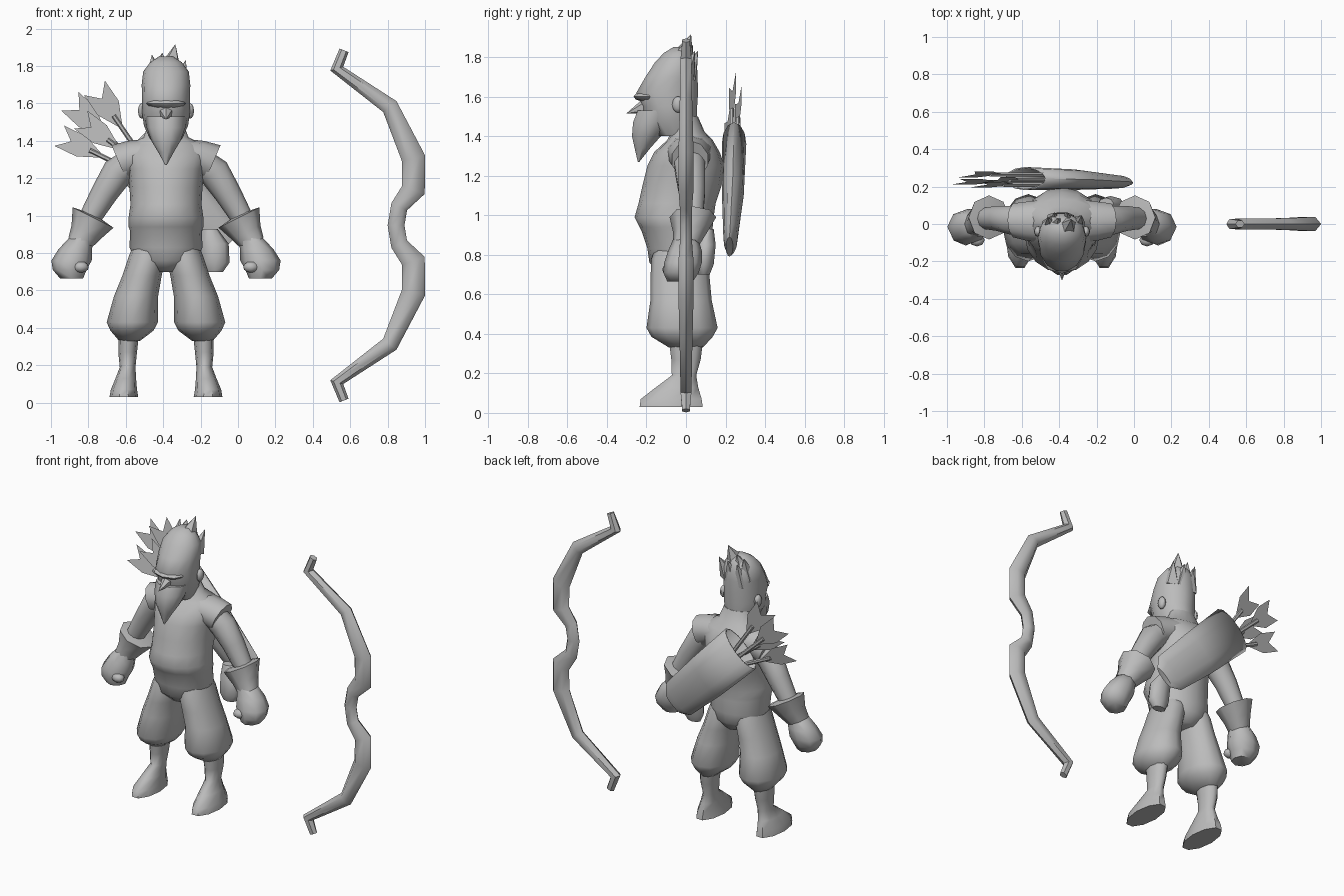
import bpy, bmesh, math
from mathutils import Vector, Matrix

cube = bpy.data.objects.get("Cube")
if cube:
    bpy.data.objects.remove(cube)

CX = -0.385  # centre line of the figure

grey = bpy.data.materials.new("plain grey")
grey.use_nodes = True
grey.diffuse_color = (0.5, 0.5, 0.5, 1)
grey.node_tree.nodes["Principled BSDF"].inputs["Base Color"].default_value = (0.5, 0.5, 0.5, 1)


def finish(name, bm, angle=55):
    bmesh.ops.recalc_face_normals(bm, faces=bm.faces)
    mesh = bpy.data.meshes.new(name)
    bm.to_mesh(mesh)
    bm.free()
    obj = bpy.data.objects.new(name, mesh)
    bpy.context.collection.objects.link(obj)
    mesh.materials.append(grey)
    bpy.ops.object.select_all(action='DESELECT')
    obj.select_set(True)
    bpy.context.view_layer.objects.active = obj
    bpy.ops.object.shade_smooth_by_angle(angle=math.radians(angle))
    return obj


def loft(name, rings, n=12, level=False, side=1, origin=CX, caps=True):
    """Skin rings (x, y, z, half width, half depth) along a path in the xz plane."""
    bm = bmesh.new()
    pts = [Vector((origin + side * r[0], r[1], r[2])) for r in rings]
    loops = []
    for i, (p, r) in enumerate(zip(pts, rings)):
        across = Vector((1, 0, 0))
        if not level:
            a, b = pts[max(i - 1, 0)], pts[min(i + 1, len(pts) - 1)]
            t = (p - a).normalized() + (b - p).normalized()
            t = Vector((t.x, 0, t.z)).normalized()
            across = Vector((t.z, 0, -t.x))
        loops.append([bm.verts.new(p + across * r[3] * math.cos(k * math.tau / n)
                                   + Vector((0, r[4] * math.sin(k * math.tau / n), 0)))
                      for k in range(n)])
    for lo, hi in zip(loops, loops[1:]):
        for k in range(n):
            bm.faces.new((lo[k], lo[(k + 1) % n], hi[(k + 1) % n], hi[k]))
    bm.faces.new(loops[0])
    if caps:
        bm.faces.new(loops[-1])
    return finish(name, bm)


def ball(name, loc, size):
    bm = bmesh.new()
    m = Matrix.Translation(loc) @ Matrix.Diagonal((*size, 1))
    bmesh.ops.create_uvsphere(bm, u_segments=8, v_segments=6, radius=1, matrix=m)
    finish(name, bm)


def spike(name, base, tip, radius, n=5):
    base, tip = Vector(base), Vector(tip)
    d = tip - base
    bm = bmesh.new()
    m = Matrix.Translation((base + tip) / 2) @ d.to_track_quat('Z', 'Y').to_matrix().to_4x4()
    bmesh.ops.create_cone(bm, cap_ends=True, segments=n, radius1=radius, radius2=0.001,
                          depth=d.length, matrix=m)
    finish(name, bm)


# Torso with a flared shirt hem
loft("torso", [(0, -.02, .70, .07, .1), (0, -.03, .76, .165, .155), (0, -.03, .83, .195, .165),
               (0, -.045, .92, .192, .18), (0, -.05, .94, .2, .185), (0, -.06, .99, .2, .2),
               (0, -.045, 1.06, .19, .195), (0, -.02, 1.15, .195, .2), (0, 0, 1.25, .205, .195),
               (0, .005, 1.32, .225, .165), (0, .02, 1.38, .2, .115),
               (0, .01, 1.42, .12, .085), (0, 0, 1.5, .09, .06)], n=16, level=True)

# Head, beard and facial parts
loft("head", [(0, -.05, 1.4, .08, .1), (0, -.08, 1.48, .118, .14), (0, -.08, 1.55, .128, .14),
              (0, -.095, 1.62, .128, .16), (0, -.073, 1.7, .13, .135), (0, -.052, 1.77, .122, .11),
              (0, -.04, 1.82, .085, .075), (0, -.03, 1.85, .04, .035)], n=14, level=True)
loft("beard", [(0, -.13, 1.53, .112, .12), (0, -.165, 1.47, .103, .108), (0, -.2, 1.4, .078, .077),
               (0, -.22, 1.34, .042, .042), (0, -.24, 1.27, .004, .004)], n=10, level=True)
spike("nose", (CX, -.18, 1.56), (CX, -.3, 1.515), .05, 6)
ball("brow", (CX, -.19, 1.6), (.105, .075, .028))
for s in (-1, 1):
    ball("ear", (CX + s * .128, -.04, 1.56), (.022, .03, .042))

# Hair tufts rising from the crown
for bx, by, bz, x, y, z, r in [(.02, -.03, 1.77, .05, .025, 1.915, .075), (-.03, -.02, 1.75, -.02, .03, 1.87, .07),
                               (-.06, -.02, 1.72, -.075, .035, 1.86, .06), (.075, -.01, 1.7, .105, .045, 1.83, .055),
                               (.025, .005, 1.7, .03, .06, 1.83, .06), (-.04, .005, 1.68, -.04, .06, 1.82, .06)]:
    spike("hair_tuft", (CX + bx, by, bz), (CX + x, y, z), r)

for s in (-1, 1):
    # Sleeve, arm, flared glove cuff and fist
    loft("sleeve", [(.1, .015, 1.32, .09, .12), (.18, .015, 1.31, .093, .11), (.25, .02, 1.28, .105, .095)],
         n=10, side=s)
    loft("arm", [(.16, .015, 1.31, .07, .085), (.26, .02, 1.23, .085, .08), (.33, .03, 1.12, .072, .07),
                 (.40, .03, 1.0, .06, .06)], n=10, side=s)
    loft("glove_cuff", [(.385, .035, 1.0, .05, .05), (.39, .035, .99, .122, .118), (.43, .02, .91, .085, .085),
                        (.465, 0, .85, .065, .068)], n=8, side=s)
    loft("fist", [(.45, 0, .89, .06, .06), (.485, -.005, .82, .09, .085), (.505, -.015, .76, .108, .095),
                  (.515, -.025, .71, .09, .09), (.505, -.03, .665, .062, .065)], n=8, level=True, side=s)
    ball("thumb", (CX + s * .455, -.085, .725), (.042, .035, .03))
    # Baggy trouser leg, shin and boot
    loft("trouser_leg", [(.195, 0, .33, .055, .085), (.182, -.02, .385, .115, .155), (.18, -.02, .43, .137, .18),
                         (.16, -.025, .57, .118, .155), (.128, -.03, .68, .105, .15), (.1, -.03, .78, .1, .145),
                         (.09, -.03, .87, .075, .11)], n=12, level=True, side=s)
    loft("boot", [(.225, -.075, .03, .077, .168), (.225, -.075, .07, .07, .162), (.215, -.045, .13, .055, .112),
                  (.205, -.01, .19, .042, .065), (.205, 0, .27, .05, .078), (.2, 0, .36, .055, .09)],
         n=10, level=True, side=s)

# Quiver slung across the back, with a rounded foot and an open mouth
quiver = loft("quiver", [(-.06, .22, .84, .075, .018), (-.1, .225, .885, .125, .036),
                         (-.32, .237, 1.1, .145, .055), (-.58, .243, 1.36, .155, .062)],
              n=12, origin=0, caps=False)
wall = quiver.modifiers.new("wall", 'SOLIDIFY')
wall.thickness = .008

# Hip pouch
loft("pouch", [(-.125, .09, .7, .045, .03), (-.12, .09, .75, .075, .05), (-.125, .1, .85, .075, .05),
               (-.15, .11, .93, .04, .03)], n=8, level=True, origin=0)


def arrow(start, end, y, width):
    """Thin shaft with a notched flat fletching at the end."""
    a, b = Vector((start[0], y, start[1])), Vector((end[0], y, end[1]))
    d = (b - a).normalized()
    side = Vector((d.z, 0, -d.x))
    loft("arrow_shaft", [(*(a - d * .25), .013, .013), (*(b - d * .14), .013, .013)], n=6, origin=0)
    bm = bmesh.new()
    half = [(-.2, .014), (-.09, width), (.04, width)]
    outline = half + [(-.03, 0)] + [(t, -w) for t, w in reversed(half)]
    edge = [bm.verts.new(b + d * t + side * w + Vector((0, w * .25, 0))) for t, w in outline]
    mid = bm.verts.new(b - d * .2)
    bm.faces.new(edge[:4] + [mid])
    bm.faces.new([mid] + edge[3:])
    finish("arrow_fletching", bm)


arrow((-.58, 1.41), (-.745, 1.65), .235, .068)
arrow((-.64, 1.37), (-.87, 1.585), .265, .068)
arrow((-.61, 1.34), (-.81, 1.49), .21, .06)
arrow((-.67, 1.29), (-.92, 1.41), .225, .06)

# Bow, mirrored about its grip
MID = .948
limb = [(.567, 0, .936, .026, .022), (.528, 0, .838, .036, .032), (.812, 0, .635, .046, .036),
        (.938, 0, .36, .064, .044), (.938, 0, .19, .064, .044), (.862, 0, .1, .046, .036)]
path = ([(x, y, MID - z, w, d) for x, y, z, w, d in limb] + [(.845, 0, MID, .045, .034)]
        + [(x, y, MID + z, w, d) for x, y, z, w, d in reversed(limb)])
loft("bow", path, n=6, origin=0)
